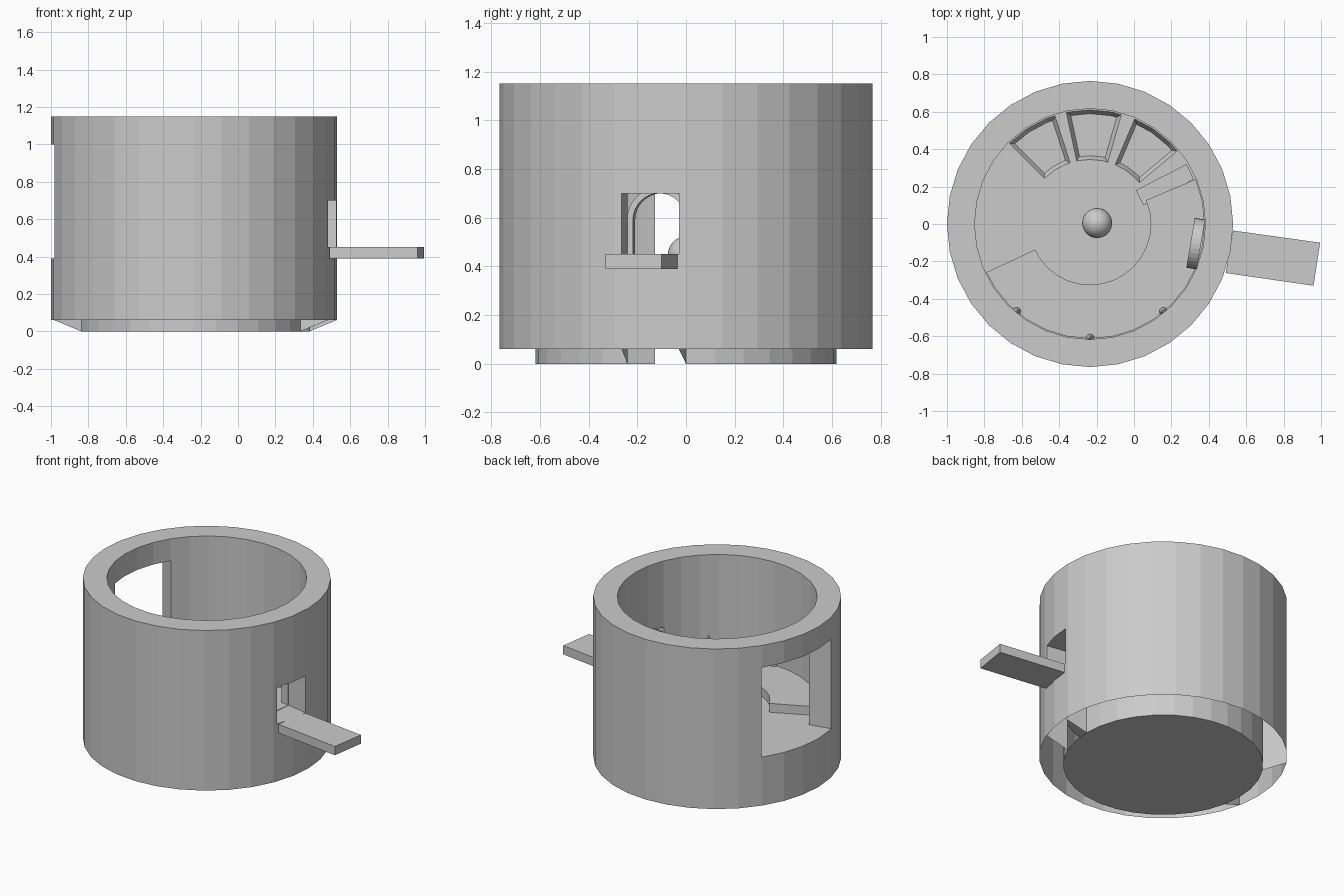
import bpy, bmesh
from math import radians, degrees, sin, cos, pi
from mathutils import Matrix

if "Cube" in bpy.data.objects:
    bpy.data.objects.remove(bpy.data.objects["Cube"])

CX, RO, RI, N = -0.235, 0.765, 0.617, 32
STEP = 360 / N
FLOOR, DECK, TOP = 0.39, 0.45, 1.15


def pt(r, a, z):
    """Point on the 32-sided outline of radius r at angle a (degrees)."""
    off = (a % STEP) - STEP / 2
    rr = r * cos(pi / N) / cos(radians(off))
    return (CX + rr * cos(radians(a)), rr * sin(radians(a)), z)


def span(a0, a1):
    """Outline angles from a0 to a1, including the ends."""
    mids = [k * STEP for k in range(-N, 2 * N) if a0 + 1e-4 < k * STEP < a1 - 1e-4]
    return [a0] + mids + [a1]


def finish(bm, name, recalc=True):
    bmesh.ops.remove_doubles(bm, verts=bm.verts, dist=1e-5)
    if recalc:
        bmesh.ops.recalc_face_normals(bm, faces=bm.faces)
    me = bpy.data.meshes.new(name)
    bm.to_mesh(me)
    bm.free()
    ob = bpy.data.objects.new(name, me)
    bpy.context.collection.objects.link(ob)
    return ob


def face(bm, pts):
    return bm.faces.new([bm.verts.new(p) for p in pts])


def prism(name, outline, z0, z1):
    bm = bmesh.new()
    n = len(outline)
    face(bm, [(x, y, z1) for x, y in outline])
    face(bm, [(x, y, z0) for x, y in outline])
    for i in range(n):
        (x0, y0), (x1, y1) = outline[i], outline[(i + 1) % n]
        face(bm, [(x0, y0, z0), (x1, y1, z0), (x1, y1, z1), (x0, y0, z1)])
    return finish(bm, name)


# Openings: outer angles, inner angles, sill, head
DOOR = ((-20.3, -2.2), (-22.9, 0.0), DECK, 0.70)
WINDOW = ((146.0, 192.0), (146.0, 192.0), FLOOR, 1.0)

# Hollow round wall: two skins, rim, and lined openings
bm = bmesh.new()


def skin(r, z0, which, open_below):
    d, w = DOOR[which], WINDOW[which]
    for a0, a1, op in ((d[0], d[1], DOOR), (d[1], w[0], None),
                       (w[0], w[1], WINDOW), (w[1], d[0] + 360, None)):
        bands = [(z0, TOP)]
        if op:
            bands = [(op[3], TOP)] + ([] if open_below else [(z0, op[2])])
        s = span(a0, a1)
        for a, b in zip(s, s[1:]):
            for lo, hi in bands:
                q = [pt(r, a, lo), pt(r, b, lo), pt(r, b, hi), pt(r, a, hi)]
                face(bm, q if which == 0 else q[::-1])


skin(RO, 0.06, 0, False)
skin(RI, 0.0, 1, True)
for k in range(N):
    a, b = k * STEP, (k + 1) * STEP
    face(bm, [pt(RO, a, TOP), pt(RO, b, TOP), pt(RI, b, TOP), pt(RI, a, TOP)])
for o, i, sill, head in (DOOR, WINDOW):
    so, si = span(*o), span(*i)
    face(bm, [pt(RO, a, sill) for a in so] + [pt(RI, a, sill) for a in si[::-1]])
    face(bm, [pt(RI, a, head) for a in si] + [pt(RO, a, head) for a in so[::-1]])
    for e in (0, 1):
        q = [pt(RO, o[e], 0.06), pt(RO, o[e], head), pt(RI, i[e], head), pt(RI, i[e], 0)]
        face(bm, q if e else q[::-1])
finish(bm, "tower_wall", recalc=False)

# Bottom plate
bm = bmesh.new()
face(bm, [pt(RI, k * STEP, 0) for k in range(N)][::-1])
finish(bm, "bottom_plate", recalc=False)

# Floor with three sunken pans
PANS = [(40, 67), (74, 102), (108, 135)]
bm = bmesh.new()
angs = sorted({k * STEP for k in range(N)} | {float(a) for p in PANS for a in p})
picked = [[] for _ in PANS]
for a, b in zip(angs, angs[1:] + [360.0]):
    face(bm, [(CX, 0, FLOOR), pt(0.345, a, FLOOR), pt(0.345, b, FLOOR)])
    for r0, r1 in ((0.345, 0.61), (0.61, RI)):
        f = face(bm, [pt(r0, a, FLOOR), pt(r1, a, FLOOR), pt(r1, b, FLOOR), pt(r0, b, FLOOR)])
        for n, p in enumerate(PANS):
            if r0 < 0.5 and p[0] - 0.01 <= a and b <= p[1] + 0.01:
                picked[n].append(f)
bmesh.ops.remove_doubles(bm, verts=bm.verts, dist=1e-5)
bm.normal_update()
for group in picked:
    bmesh.ops.inset_region(bm, faces=group, thickness=0.02, depth=-0.04, use_even_offset=True)
finish(bm, "floor_with_pans", recalc=False)

# Raised curved deck and the low step at its end
s = span(205, 383)
deck = [pt(0.325, a, 0)[:2] for a in s] + [pt(RI - 0.004, a, 0)[:2] for a in s[::-1]]
prism("raised_deck", deck, FLOOR, DECK)
prism("deck_step", [(0.05, 0.10), (0.32, 0.24), (0.28, 0.32), (0.01, 0.18)], FLOOR, 0.42)

# Plank outside the door
prism("door_plank", [(0.53, -0.035), (0.995, -0.10), (0.96, -0.33), (0.49, -0.262)], FLOOR, DECK)

# Arched frame inside the door
ro, ri, spring = 0.135, 0.11, 0.59


def arch_line(r):
    return [(r, DECK)] + [(r * cos(pi * k / 16), spring + r * sin(pi * k / 16))
                          for k in range(17)] + [(-r, DECK)]


arch = prism("door_arch", arch_line(ro) + arch_line(ri)[::-1], -0.028, 0.028)
# profile x -> tangent, profile y -> up, depth -> radial
arch.data.transform(Matrix.Translation((0.33, -0.105, 0)) @ Matrix.Rotation(radians(-9.6), 4, 'Z')
                    @ Matrix(((0, 0, 1, 0), (1, 0, 0, 0), (0, 1, 0, 0), (0, 0, 0, 1))))

# Small spikes along the front wall
for n, a in enumerate((-130, -90, -50)):
    bpy.ops.mesh.primitive_cone_add(vertices=12, radius1=0.022, radius2=0.004, depth=0.15,
                                    location=(CX + 0.61 * cos(radians(a)), 0.61 * sin(radians(a)), DECK + 0.075))
    bpy.context.object.name = f"wall_spike_{n + 1}"

# Ball in the middle of the floor
bpy.ops.mesh.primitive_uv_sphere_add(segments=32, ring_count=16, radius=0.08, location=(-0.197, 0.005, 0.445))
bpy.context.object.name = "ball"
bpy.ops.object.shade_smooth_by_angle()
